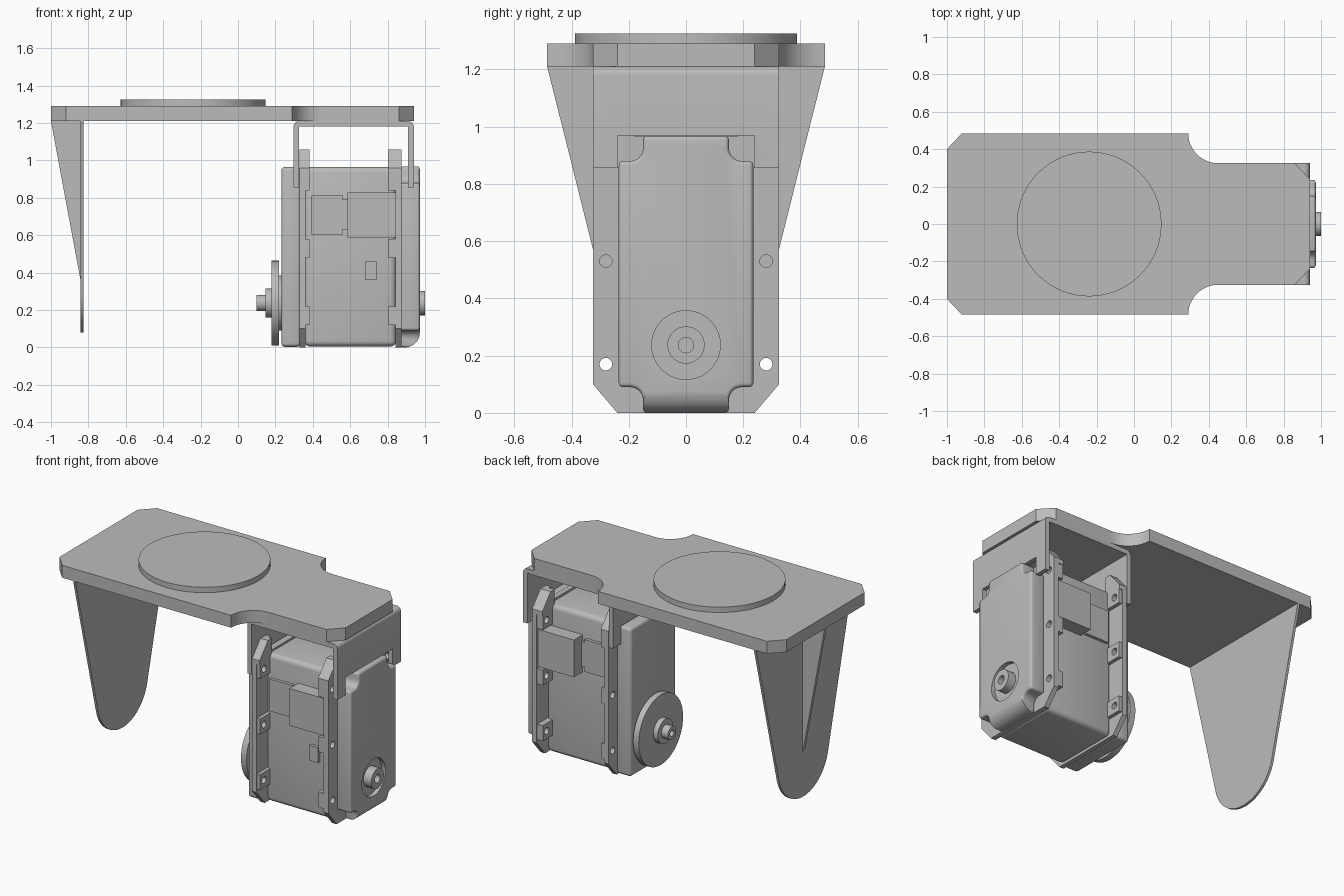
import bpy, bmesh
from math import pi, sin, cos, radians
from mathutils import Vector

if "Cube" in bpy.data.objects:
    bpy.data.objects.remove(bpy.data.objects["Cube"], do_unlink=True)

grey = bpy.data.materials.new("plain_grey")
grey.use_nodes = True
GREY = (0.5, 0.5, 0.5, 1)
grey.diffuse_color = GREY
grey.node_tree.nodes["Principled BSDF"].inputs["Base Color"].default_value = GREY


def activate(ob):
    bpy.ops.object.select_all(action='DESELECT')
    ob.select_set(True)
    bpy.context.view_layer.objects.active = ob


def prism(name, pts, axis, a, b, bevel=0):
    """Extrude a closed 2D outline along an axis from a to b."""
    place = {'x': lambda u, v, w: (w, u, v),
             'y': lambda u, v, w: (u, w, v),
             'z': lambda u, v, w: (u, v, w)}[axis]
    bm = bmesh.new()
    face = bm.faces.new([bm.verts.new(place(u, v, a)) for u, v in pts])
    ext = bmesh.ops.extrude_face_region(bm, geom=[face])
    moved = [g for g in ext['geom'] if isinstance(g, bmesh.types.BMVert)]
    bmesh.ops.translate(bm, verts=moved, vec=Vector(place(0, 0, b - a)))
    bmesh.ops.recalc_face_normals(bm, faces=bm.faces)
    me = bpy.data.meshes.new(name)
    bm.to_mesh(me)
    bm.free()
    me.materials.append(grey)
    ob = bpy.data.objects.new(name, me)
    bpy.context.collection.objects.link(ob)
    activate(ob)
    if bevel:
        m = ob.modifiers.new("round", 'BEVEL')
        m.width, m.segments, m.limit_method = bevel, 4, 'ANGLE'
        m.angle_limit = radians(40)
        bpy.ops.object.modifier_apply(modifier=m.name)
    bpy.ops.object.shade_smooth_by_angle(angle=radians(32))
    return ob


def box(name, x, y, z, bevel=0):
    return prism(name, [(x[0], y[0]), (x[1], y[0]), (x[1], y[1]), (x[0], y[1])],
                 'z', z[0], z[1], bevel)


def arc(cu, cv, r, start, end, n=12):
    return [(cu + r * cos(radians(start + (end - start) * i / n)),
             cv + r * sin(radians(start + (end - start) * i / n))) for i in range(n + 1)]


def circle(u, v, r, n=48):
    return arc(u, v, r, 0, 360, n)[:-1]


def mirrored(half):
    """Close a right-hand outline by mirroring it across u = 0."""
    return half + [(-u, v) for u, v in reversed(half) if u > 1e-5]


def boolean(ob, cutter, op='DIFFERENCE', keep=False):
    activate(ob)
    m = ob.modifiers.new("cut", 'BOOLEAN')
    m.operation, m.object, m.solver = op, cutter, 'EXACT'
    bpy.ops.object.modifier_apply(modifier=m.name)
    bpy.ops.object.shade_smooth_by_angle(angle=radians(32))
    if not keep:
        bpy.data.objects.remove(cutter, do_unlink=True)


# Top plate with scooped shoulders, and the round pad on it
side = [(-1, 0.4), (-0.92, 0.485)] + arc(0.45, 0.485, 0.16, 180, 270) + [(0.86, 0.325), (0.94, 0.24)]
prism("top_plate", side + [(u, -v) for u, v in reversed(side)], 'z', 1.21, 1.29)
prism("round_pad", circle(-0.24, 0, 0.387, 64), 'z', 1.29, 1.325)

# Tapered support leg with a round foot and an outer rib
foot = arc(0, 0.339, 0.259, -90, -14, 16)
prism("support_leg", mirrored(foot + [(0.485, 1.21)]), 'x', -0.842, -0.826)
prism("leg_rib", [(-1, 1.21), (-0.842, 1.21), (-0.842, 0.36)], 'y', -0.01, 0.01)

# U-shaped hanger: bent strip whose ends fork around the motor covers
outer = [(0.297, 0.855)] + arc(0.327, 1.18, 0.03, 180, 90, 6) + arc(0.91, 1.18, 0.03, 90, 0, 6) + [(0.94, 0.855)]
inner = [(0.91, 0.855), (0.91, 1.18), (0.325, 1.18), (0.325, 0.855)]
hanger = prism("hanger", outer + inner, 'y', -0.325, 0.325)
boolean(hanger, box("fork_cutter", (0.2, 1.05), (-0.24, 0.24), (0.8, 0.97)))

# Motor body
box("motor_body", (0.355, 0.845), (-0.22, 0.22), (0.005, 0.965), 0.03)

# Flanges with ears, bosses and screw holes
flange_half = [(0.24, 0), (0.325, 0.1), (0.325, 0.96), (0.24, 1.058), (0.18, 1.058), (0.18, 0.965)]
drills = [prism("drill", circle(s * 0.28, z, 0.022, 20), 'x', 0.2, 1)
          for s in (-1, 1) for z in (0.17, 0.53, 0.89)]
for label, f0, f1, b0, b1 in (("right", 0.329, 0.36, 0.355, 0.383),
                              ("left", 0.842, 0.875, 0.802, 0.847)):
    flange = prism(label + "_flange", mirrored(flange_half), 'x', f0, f1)
    for d in drills:
        boolean(flange, d, keep=True)
    for s in (-1, 1):
        ear = prism(label + "_ear", [(s * u, v) for u, v in (
            (0.325, 0.93), (0.325, 0.96), (0.24, 1.058), (0.2, 1.058), (0.2, 0.93))], 'x', b0, b1)
        for z in (0.17, 0.53, 0.89):
            boss = box(label + "_boss", (b0, b1), sorted((s * 0.21, s * 0.32)), (z - 0.05, z + 0.05))
            for d in drills:
                boolean(boss, d, keep=True)
for d in drills:
    bpy.data.objects.remove(d, do_unlink=True)

# Right cover: plain rounded box
box("right_cover", (0.232, 0.335), (-0.235, 0.235), (0.003, 0.965), 0.02)

# Left cover: notched corners, rounded lower edge, recess for the pivot
notch_half = [(0.15, 0)] + arc(0.195, 0.045, 0.045, 180, 90, 6) + [(0.235, 0.09), (0.235, 0.88)] \
    + arc(0.195, 0.925, 0.045, 270, 180, 6) + [(0.15, 0.968)]
cover = prism("left_cover", mirrored(notch_half), 'x', 0.87, 0.972, 0.015)
envelope = [(0.8, -0.1), (0.8, 1.1), (0.98, 1.1)] + arc(0.892, 0.08, 0.08, 0, -90) + [(0.85, 0)]
boolean(cover, prism("envelope", envelope, 'y', -0.4, 0.4), 'INTERSECT')
boolean(cover, prism("recess_cutter", circle(0, 0.237, 0.12), 'x', 0.945, 1.1))

# Rear pivot with a screw hole
pivot = prism("pivot", circle(0, 0.237, 0.065), 'x', 0.93, 1)
boolean(pivot, prism("pivot_drill", circle(0, 0.237, 0.027, 24), 'x', 0.96, 1.1))

# Output horn: collar, disc, hub and hollow shaft
for name, r, x0, x1 in (("horn_collar", 0.147, 0.215, 0.24), ("horn_disc", 0.227, 0.18, 0.22),
                        ("horn_hub", 0.078, 0.147, 0.185)):
    prism(name, circle(0, 0.237, r), 'x', x0, x1)
shaft = prism("horn_shaft", circle(0, 0.237, 0.043, 32), 'x', 0.1, 0.15)
boolean(shaft, prism("shaft_drill", circle(0, 0.237, 0.02, 20), 'x', 0.05, 0.13))

# Cable sockets on both faces, and a small clip on the front
for s in (-1, 1):
    box("large_socket", (0.586, 0.842), sorted((s * 0.2, s * 0.31)), (0.588, 0.829))
    box("small_socket", (0.393, 0.56), sorted((s * 0.2, s * 0.24)), (0.604, 0.813))
    box("socket_bridge", (0.555, 0.59), sorted((s * 0.2, s * 0.235)), (0.63, 0.79))
box("front_clip", (0.68, 0.74), (-0.24, -0.2), (0.36, 0.46))
